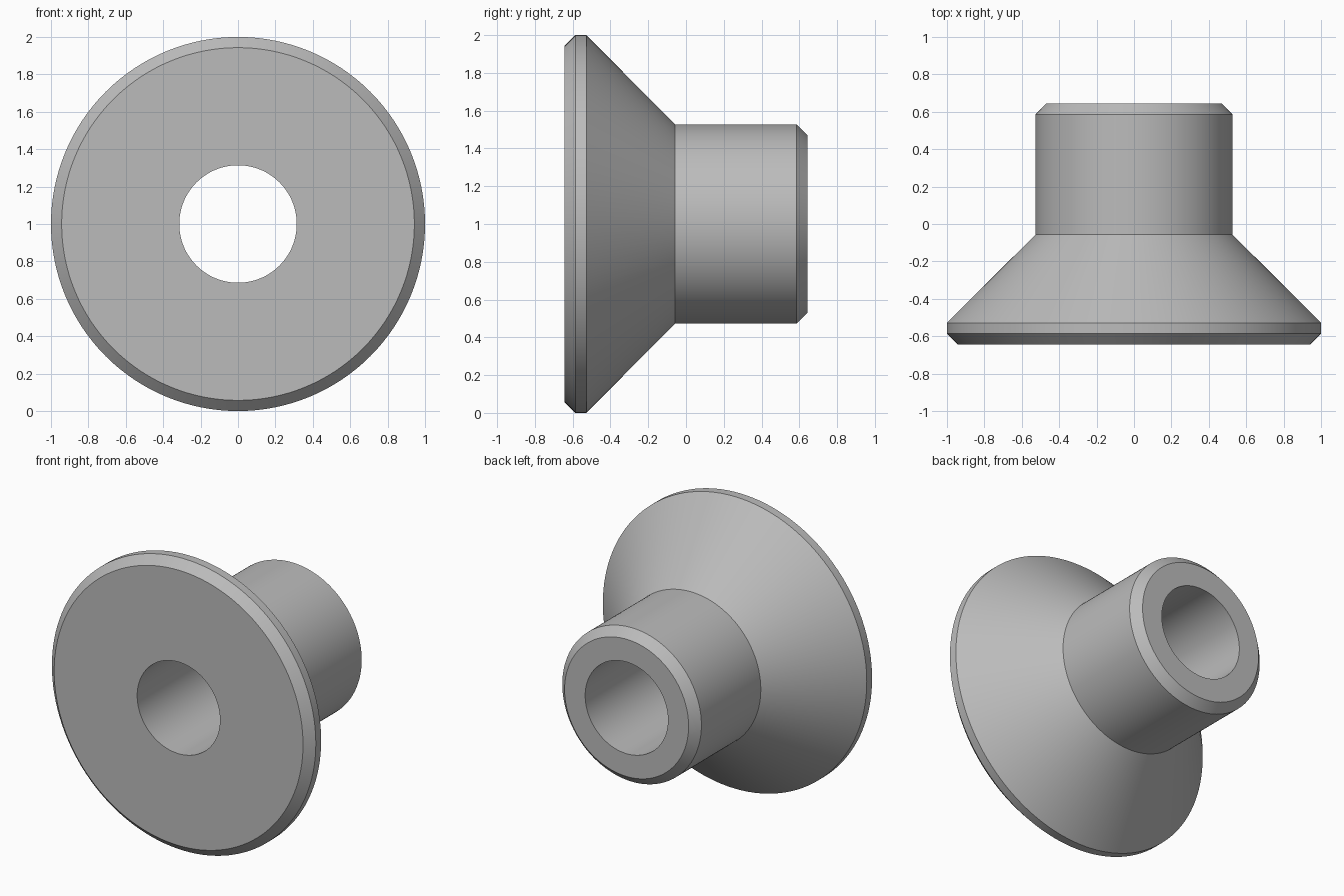
import bpy, bmesh, math
from mathutils import Matrix, Vector

cube = bpy.data.objects.get("Cube")
if cube:
    bpy.data.objects.remove(cube, do_unlink=True)

SEGMENTS = 128
HALF = 0.643      # half the length along y
CHAMFER = 0.057
RIM, NECK, BORE = 1.0, 0.527, 0.314

# Closed section (radius, y): front face, rim, cone, neck, back face, bore
profile = [
    (BORE, -HALF),
    (RIM - CHAMFER, -HALF),
    (RIM, -HALF + CHAMFER),
    (RIM, -0.528),
    (NECK, -0.057),
    (NECK, HALF - CHAMFER),
    (NECK - CHAMFER, HALF),
    (BORE, HALF),
]

# Single plain grey material
grey = bpy.data.materials.new("plain_grey")
grey.use_nodes = True
colour = (0.5, 0.5, 0.5, 1.0)
grey.diffuse_color = colour
grey.node_tree.nodes["Principled BSDF"].inputs["Base Color"].default_value = colour

# Revolve the section around the y axis
bm = bmesh.new()
rings = []
for i in range(SEGMENTS):
    turn = Matrix.Rotation(2 * math.pi * i / SEGMENTS, 3, "Y")
    rings.append([bm.verts.new(turn @ Vector((r, y, 0)) + Vector((0, 0, RIM)))
                  for r, y in profile])
for i, ring in enumerate(rings):
    following = rings[(i + 1) % SEGMENTS]
    for j in range(len(profile)):
        k = (j + 1) % len(profile)
        bm.faces.new((ring[j], ring[k], following[k], following[j]))
bmesh.ops.recalc_face_normals(bm, faces=bm.faces)

mesh = bpy.data.meshes.new("flanged_bushing")
bm.to_mesh(mesh)
bm.free()
mesh.materials.append(grey)
bushing = bpy.data.objects.new("flanged_bushing", mesh)
bpy.context.collection.objects.link(bushing)

# Smooth round surfaces with crisp chamfer edges
bpy.ops.object.select_all(action="DESELECT")
bushing.select_set(True)
bpy.context.view_layer.objects.active = bushing
bpy.ops.object.shade_smooth_by_angle(angle=math.radians(30))
